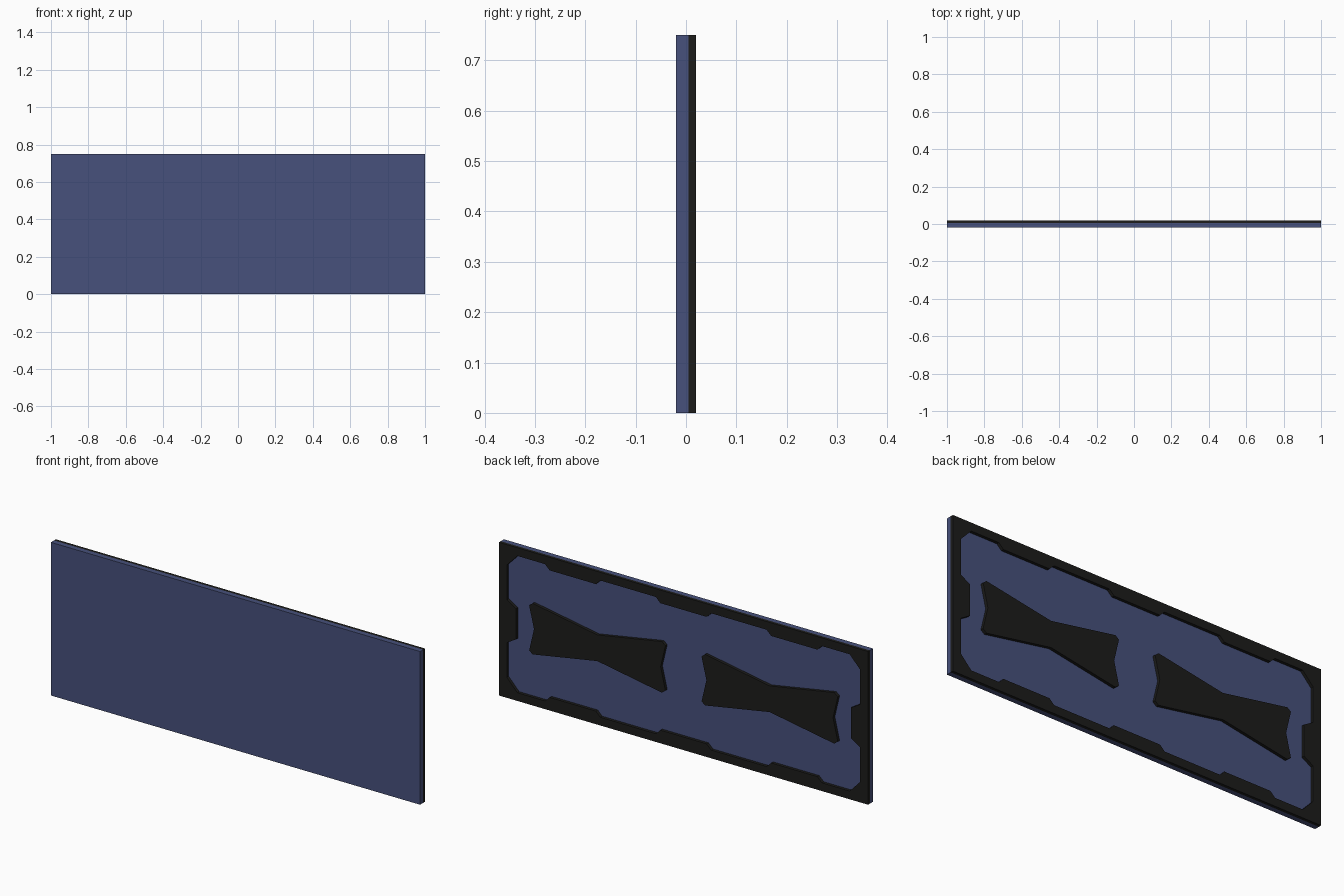
import bpy, bmesh

if "Cube" in bpy.data.objects:
    bpy.data.objects.remove(bpy.data.objects["Cube"])

Y0, Y1, Y2 = -0.0195, 0.005, 0.0195   # front face, layer joint, back face
ZC = 0.375                            # mid height


def material(name, rgb):
    m = bpy.data.materials.new(name)
    m.diffuse_color = (*rgb, 1)
    m.use_nodes = True
    m.node_tree.nodes["Principled BSDF"].inputs["Base Color"].default_value = m.diffuse_color
    return m


blue = material("blue_panel", (0.063, 0.082, 0.2))
dark = material("dark_rubber", (0.012, 0.012, 0.011))


def plate(name, loops, y0, y1, mat):
    """Extrude an outline (with optional inner hole loop) along y."""
    bm = bmesh.new()
    edges = []
    for loop in loops:
        vs = [bm.verts.new((x, y0, z + ZC)) for x, z in loop]
        edges += [bm.edges.new((a, b)) for a, b in zip(vs, vs[1:] + vs[:1])]
    bmesh.ops.triangle_fill(bm, use_beauty=True, use_dissolve=False, edges=edges)
    ext = bmesh.ops.extrude_face_region(bm, geom=bm.faces[:], use_keep_orig=True)
    top = [v for v in ext["geom"] if isinstance(v, bmesh.types.BMVert)]
    bmesh.ops.translate(bm, verts=top, vec=(0, y1 - y0, 0))
    bmesh.ops.recalc_face_normals(bm, faces=bm.faces[:])
    me = bpy.data.meshes.new(name)
    bm.to_mesh(me)
    bm.free()
    me.materials.append(mat)
    ob = bpy.data.objects.new(name, me)
    bpy.context.collection.objects.link(ob)
    return ob


def mirrored(quarter, cx=0):
    """Complete a closed loop from its first-quadrant points."""
    half = quarter + [(x, -z) for x, z in reversed(quarter) if z]
    full = half + [(-x, z) for x, z in reversed(half) if x]
    return [(x + cx, z) for x, z in full]


outer = mirrored([(1, 0.375)])

# Front panel
plate("front_panel", [outer], Y0, Y1, blue)

# Back frame with locating tabs along its inner edge
rim, tab = 0.335, 0.311
inner = [(0.125, tab), (0.15, rim),
         (0.45, rim), (0.475, tab), (0.725, tab), (0.75, rim),
         (0.9, rim), (0.957, 0.275),
         (0.957, 0.105), (0.907, 0.075)]
plate("back_frame", [outer, mirrored(inner)], Y1, Y2, dark)

# Two bow-tie pads
bow = [(0, 0.064), (0.35, 0.125), (0.369, 0.11), (0.343, 0)]
for side, cx in (("left", -0.467), ("right", 0.467)):
    plate(f"bow_tie_pad_{side}", [mirrored(bow, cx)], Y1, Y2, dark)
